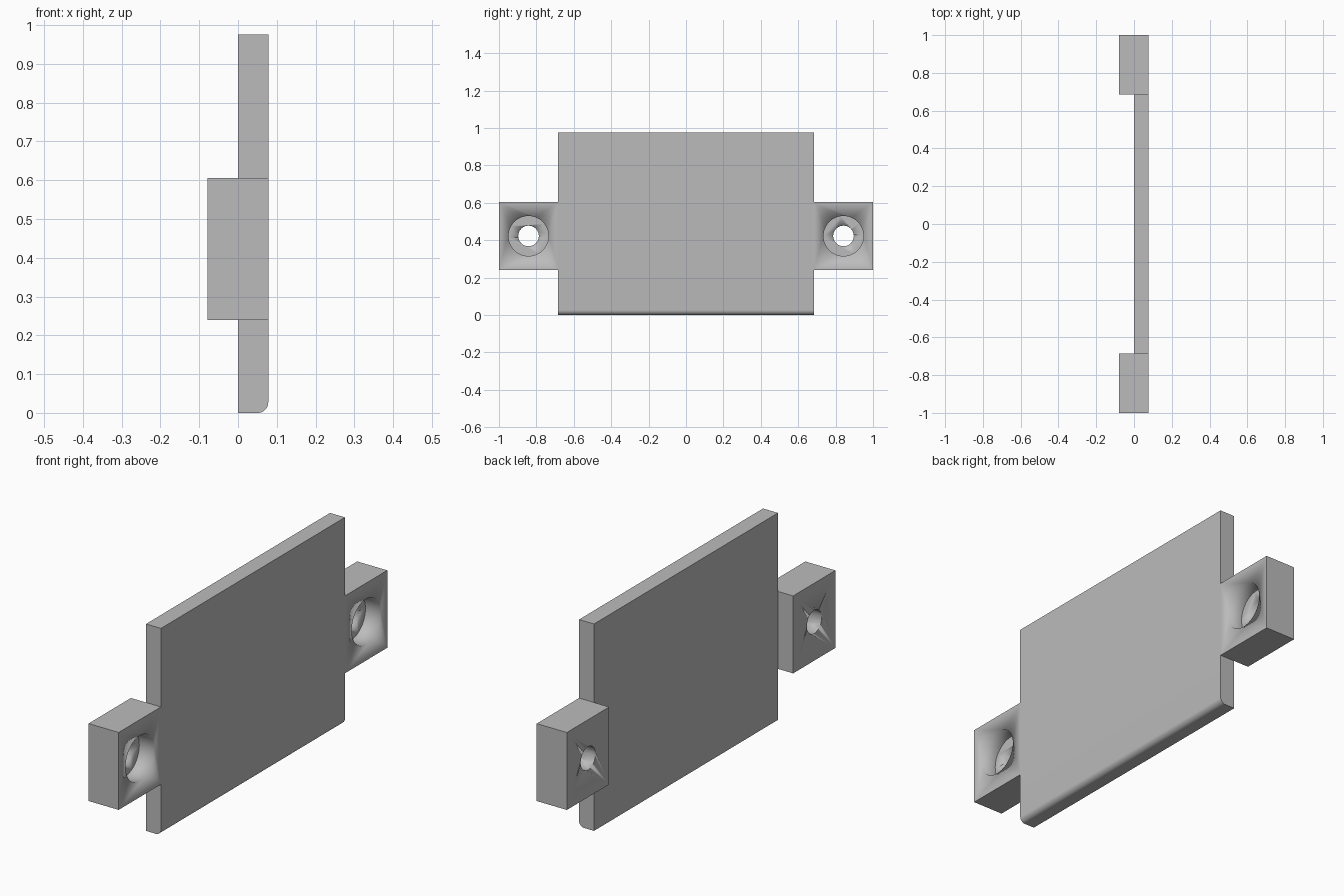
import bpy, bmesh, math
from mathutils import Matrix, Vector

cube = bpy.data.objects.get("Cube")
if cube:
    bpy.data.objects.remove(cube, do_unlink=True)

FACE, BACK = 0.078, -0.079       # front and rear faces of the lugs
PLATE_Y, HEIGHT = 0.685, 0.975
LUG_LOW, LUG_HIGH = 0.24, 0.605
HOLE_Y, HOLE_Z = 0.842, 0.423
EDGE_R = 0.027

grey = bpy.data.materials.new("plain grey")
grey.use_nodes = True
colour = (0.5, 0.5, 0.5, 1)
grey.diffuse_color = colour
grey.node_tree.nodes["Principled BSDF"].inputs["Base Color"].default_value = colour


def add_object(name, bm):
    bmesh.ops.recalc_face_normals(bm, faces=bm.faces)
    mesh = bpy.data.meshes.new(name)
    bm.to_mesh(mesh)
    bm.free()
    mesh.materials.append(grey)
    obj = bpy.data.objects.new(name, mesh)
    bpy.context.collection.objects.link(obj)
    return obj


def extrude_y(name, profile, y0, y1):
    """Extrude an x-z profile along y."""
    bm = bmesh.new()
    face = bm.faces.new([bm.verts.new((x, y0, z)) for x, z in profile])
    new = bmesh.ops.extrude_face_region(bm, geom=[face])["geom"]
    verts = [v for v in new if isinstance(v, bmesh.types.BMVert)]
    bmesh.ops.translate(bm, verts=verts, vec=(0, y1 - y0, 0))
    return add_object(name, bm)


def smooth(obj):
    bpy.ops.object.select_all(action="DESELECT")
    obj.select_set(True)
    bpy.context.view_layer.objects.active = obj
    bpy.ops.object.shade_smooth_by_angle(angle=math.radians(30))


def cutter(name, radius, x0, x1, y):
    """Hidden cylinder along x."""
    bm = bmesh.new()
    place = Matrix.Translation(Vector(((x0 + x1) / 2, y, HOLE_Z)))
    bmesh.ops.create_cone(bm, cap_ends=True, segments=48, radius1=radius,
                          radius2=radius, depth=x1 - x0,
                          matrix=place @ Matrix.Rotation(math.pi / 2, 4, "Y"))
    obj = add_object(name, bm)
    smooth(obj)
    obj.hide_render = True
    obj.hide_set(True)
    return obj


# Thin main plate with one rounded lower edge
arc = [(FACE - EDGE_R + EDGE_R * math.sin(a), EDGE_R - EDGE_R * math.cos(a))
       for a in (math.pi / 2 * i / 10 for i in range(11))]
plate = extrude_y("main_plate", [(0, 0)] + arc + [(FACE, HEIGHT), (0, HEIGHT)],
                  -PLATE_Y, PLATE_Y)
smooth(plate)

# Thick mounting lugs with counterbored screw holes
for side, name in ((-1, "front"), (1, "rear")):
    box = [(BACK, LUG_LOW), (FACE, LUG_LOW), (FACE, LUG_HIGH), (BACK, LUG_HIGH)]
    lug = extrude_y(name + "_mounting_lug", box, side * PLATE_Y, side)
    for part, radius, x0 in (("screw_hole", 0.055, -0.2),
                             ("counterbore", 0.107, 0)):
        mod = lug.modifiers.new(part, "BOOLEAN")
        mod.operation = "DIFFERENCE"
        mod.solver = "EXACT"
        mod.object = cutter(f"{name}_{part}_cutter", radius, x0, 0.2, side * HOLE_Y)
    smooth(lug)
